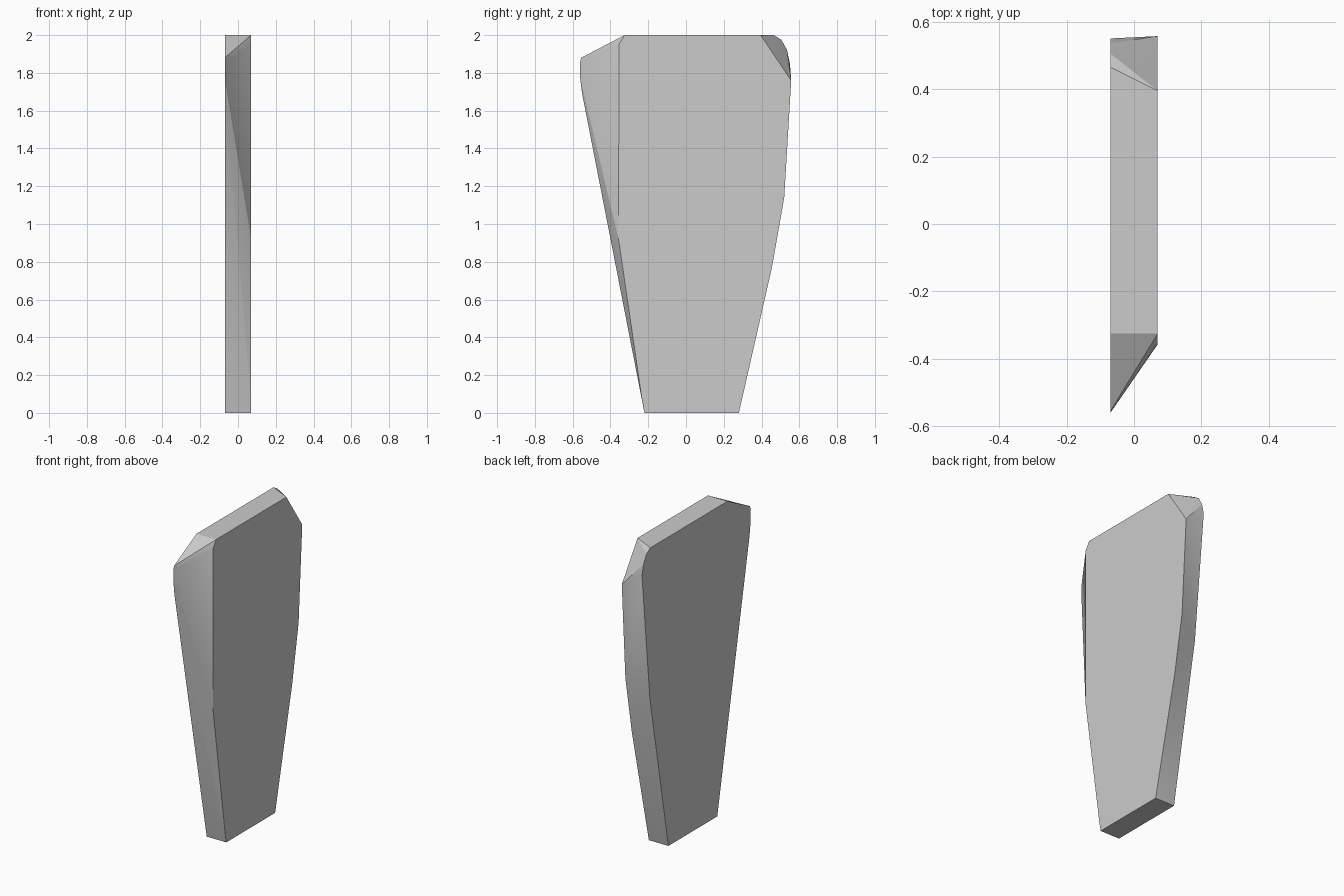
import bpy, bmesh, math

if "Cube" in bpy.data.objects:
    bpy.data.objects.remove(bpy.data.objects["Cube"])

HALF = 0.07  # half thickness along x

# outlines of the two flat sides as (y, z)
right_side = [(-0.22, 0), (0.28, 0), (0.455, 0.77), (0.52, 1.14), (0.557, 1.76),
              (0.395, 2.0), (-0.325, 2.0), (-0.355, 1.95), (-0.357, 0.92), (-0.234, 0.08)]
left_side = [(-0.22, 0), (0.28, 0), (0.47, 1.03), (0.55, 1.85), (0.535, 1.92),
             (0.505, 1.975), (0.465, 2.0), (-0.325, 2.0), (-0.555, 1.88),
             (-0.56, 1.86), (-0.56, 1.77), (-0.55, 1.69)]

# slab: faceted skin wrapped around both outlines
bm = bmesh.new()
for x, outline in ((HALF, right_side), (-HALF, left_side)):
    for y, z in outline:
        bm.verts.new((x, y, z))
bmesh.ops.convex_hull(bm, input=bm.verts[:])
bmesh.ops.dissolve_limit(bm, angle_limit=math.radians(0.5),
                         verts=bm.verts[:], edges=bm.edges[:])
bmesh.ops.recalc_face_normals(bm, faces=bm.faces[:])

mesh = bpy.data.meshes.new("stone_slab")
bm.to_mesh(mesh)
bm.free()
slab = bpy.data.objects.new("stone_slab", mesh)
bpy.context.collection.objects.link(slab)

# soften only the shallow facets
bpy.context.view_layer.objects.active = slab
slab.select_set(True)
bpy.ops.object.shade_smooth_by_angle(angle=math.radians(20))
